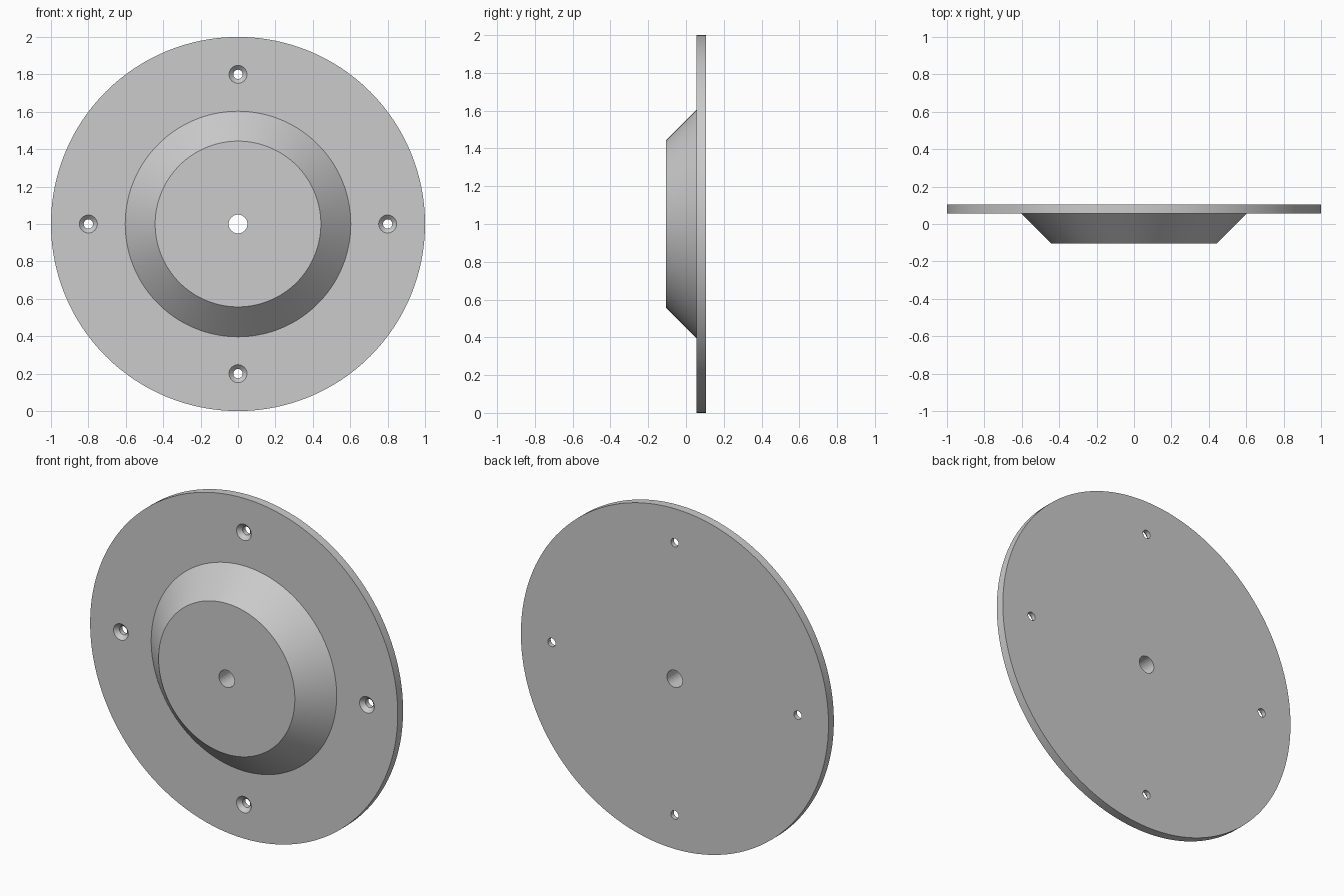
import bpy
import bmesh
from math import radians, tau, sin, cos

cube = bpy.data.objects.get("Cube")
if cube:
    bpy.data.objects.remove(cube, do_unlink=True)

SEGMENTS = 128
BACK, FACE, NOSE = 0.105, 0.055, -0.105   # y of plate back, plate front, hub front
HOLE_CIRCLE = 0.8

grey = bpy.data.materials.new("plain grey")
grey.use_nodes = True
colour = (0.6, 0.6, 0.6, 1)
grey.diffuse_color = colour
grey.node_tree.nodes["Principled BSDF"].inputs["Base Color"].default_value = colour


def lathe(name, profile, segments, centre, closed):
    """Turn (radius, y) points about the y axis; open profiles get end caps."""
    bm = bmesh.new()
    rings = []
    for r, y in profile:
        rings.append([bm.verts.new((r * cos(tau * i / segments), y, r * sin(tau * i / segments)))
                      for i in range(segments)])
    pairs = list(zip(rings, rings[1:]))
    if closed:
        pairs.append((rings[-1], rings[0]))
    else:
        bm.faces.new(rings[0])
        bm.faces.new(rings[-1])
    for a, b in pairs:
        for i in range(segments):
            j = (i + 1) % segments
            bm.faces.new((a[i], a[j], b[j], b[i]))
    bmesh.ops.recalc_face_normals(bm, faces=bm.faces[:])
    mesh = bpy.data.meshes.new(name)
    bm.to_mesh(mesh)
    bm.free()
    mesh.materials.append(grey)
    obj = bpy.data.objects.new(name, mesh)
    obj.location = centre
    bpy.context.collection.objects.link(obj)
    return obj


# Round plate with tapered hub and central bore
flange = lathe("flanged_disc",
               [(0.05, BACK), (1, BACK), (1, FACE), (0.603, FACE), (0.443, NOSE), (0.05, NOSE)],
               SEGMENTS, (0, 0, 1), True)

# Countersunk screw holes
cutters = []
for k in range(4):
    a = tau * k / 4
    cutter = lathe("screw_hole_cutter",
                   [(0.058, FACE - 0.01), (0.025, FACE + 0.023), (0.025, BACK + 0.02)],
                   32, (HOLE_CIRCLE * cos(a), 0, 1 + HOLE_CIRCLE * sin(a)), False)
    cutter.hide_render = True
    cutters.append(cutter)
    cut = flange.modifiers.new("screw_hole", 'BOOLEAN')
    cut.operation = 'DIFFERENCE'
    cut.solver = 'EXACT'
    cut.object = cutter

# Apply the cuts and drop the cutters
bpy.ops.object.select_all(action='DESELECT')
flange.select_set(True)
bpy.context.view_layer.objects.active = flange
for cut in list(flange.modifiers):
    bpy.ops.object.modifier_apply(modifier=cut.name)
for cutter in cutters:
    bpy.data.objects.remove(cutter, do_unlink=True)
bpy.ops.object.shade_smooth_by_angle(angle=radians(30))
